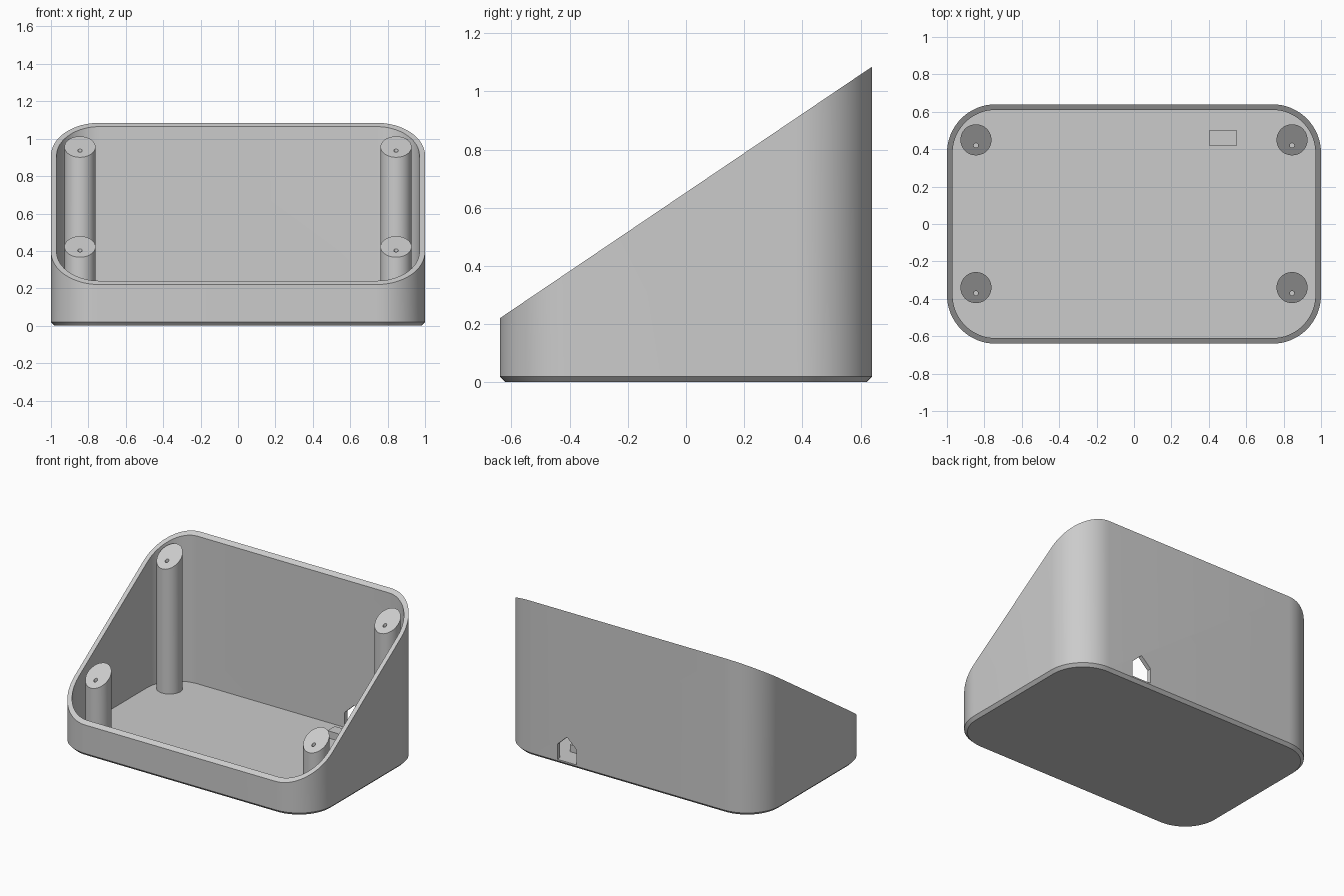
import bpy, bmesh, math
from mathutils import Vector

if "Cube" in bpy.data.objects:
    bpy.data.objects.remove(bpy.data.objects["Cube"], do_unlink=True)

HX, HY, R, WALL, FLOOR = 1.0, 0.64, 0.26, 0.03, 0.03
Z_FRONT, Z_BACK = 0.22, 1.085
SLOPE = (Z_BACK - Z_FRONT) / (2 * HY)

grey = bpy.data.materials.new("grey plastic")
grey.use_nodes = True
colour = (0.6, 0.6, 0.6, 1)
grey.diffuse_color = colour
grey.node_tree.nodes["Principled BSDF"].inputs["Base Color"].default_value = colour


def slant(y):
    return Z_FRONT + SLOPE * (y + HY)


def outline(inset, steps=16):
    """Rounded rectangle as a list of (x, y)."""
    r, pts = R - inset, []
    for q, (sx, sy) in enumerate([(1, 1), (-1, 1), (-1, -1), (1, -1)]):
        for i in range(steps + 1):
            a = math.pi / 2 * (q + i / steps)
            pts.append((sx * (HX - R) + r * math.cos(a), sy * (HY - R) + r * math.sin(a)))
    return pts


def circle(x, y, r, n):
    return [(x + r * math.cos(2 * math.pi * i / n), y + r * math.sin(2 * math.pi * i / n))
            for i in range(n)]


def loft(name, rings, caps=True):
    """Skin a list of equally long rings of 3D points."""
    bm = bmesh.new()
    loops = [[bm.verts.new(p) for p in ring] for ring in rings]
    for a, b in zip(loops, loops[1:]):
        for i in range(len(a)):
            j = (i + 1) % len(a)
            bm.faces.new((a[i], a[j], b[j], b[i]))
    if caps:
        bm.faces.new(loops[0][::-1])
        bm.faces.new(loops[-1])
    bmesh.ops.recalc_face_normals(bm, faces=bm.faces)
    mesh = bpy.data.meshes.new(name)
    bm.to_mesh(mesh)
    bm.free()
    ob = bpy.data.objects.new(name, mesh)
    bpy.context.collection.objects.link(ob)
    mesh.materials.append(grey)
    return ob


def flat(pts, z):
    return [(x, y, z) for x, y in pts]


def sloped(pts):
    return [(x, y, slant(y)) for x, y in pts]


def smooth(ob):
    bpy.ops.object.select_all(action='DESELECT')
    ob.select_set(True)
    bpy.context.view_layer.objects.active = ob
    bpy.ops.object.shade_smooth_by_angle(angle=math.radians(25))


# Open shell: chamfered base, outer wall, slanted rim, inner wall, floor
outer, inner = outline(0), outline(WALL)
shell = loft("enclosure_shell", [flat(outline(0.02), 0), flat(outer, 0.02), sloped(outer),
                                 sloped(inner), flat(inner, FLOOR)])

# House-shaped cable opening through the back wall
house = [(0.40, FLOOR), (0.55, FLOOR), (0.55, 0.135), (0.475, 0.205), (0.40, 0.135)]
cutter = loft("cable_opening_cutter", [[(x, y, z) for x, z in house] for y in (0.56, 0.70)])
cutter.hide_render = True
cutter.hide_viewport = True
cutter.display_type = 'WIRE'
cut = shell.modifiers.new("cable opening", 'BOOLEAN')
cut.operation = 'DIFFERENCE'
cut.object = cutter
cut.solver = 'EXACT'
smooth(shell)

# Screw posts with slanted tops and vertical blind holes
for side, x in (("right", -0.845), ("left", 0.845)):
    for end, y in (("front", -0.34), ("back", 0.45)):
        body, hole = circle(x, y, 0.083, 48), circle(x, y - 0.03, 0.012, 48)
        post = loft(f"{end}_{side}_screw_post",
                    [flat(body, FLOOR - 0.01), sloped(body), sloped(hole),
                     flat(hole, slant(y) - 0.25)])
        smooth(post)

# Small cable stop on the floor behind the opening
stop = [(0.40, 0.42), (0.55, 0.42), (0.55, 0.50), (0.40, 0.50)]
loft("cable_stop", [flat(stop, FLOOR - 0.01), flat(stop, 0.08)])
